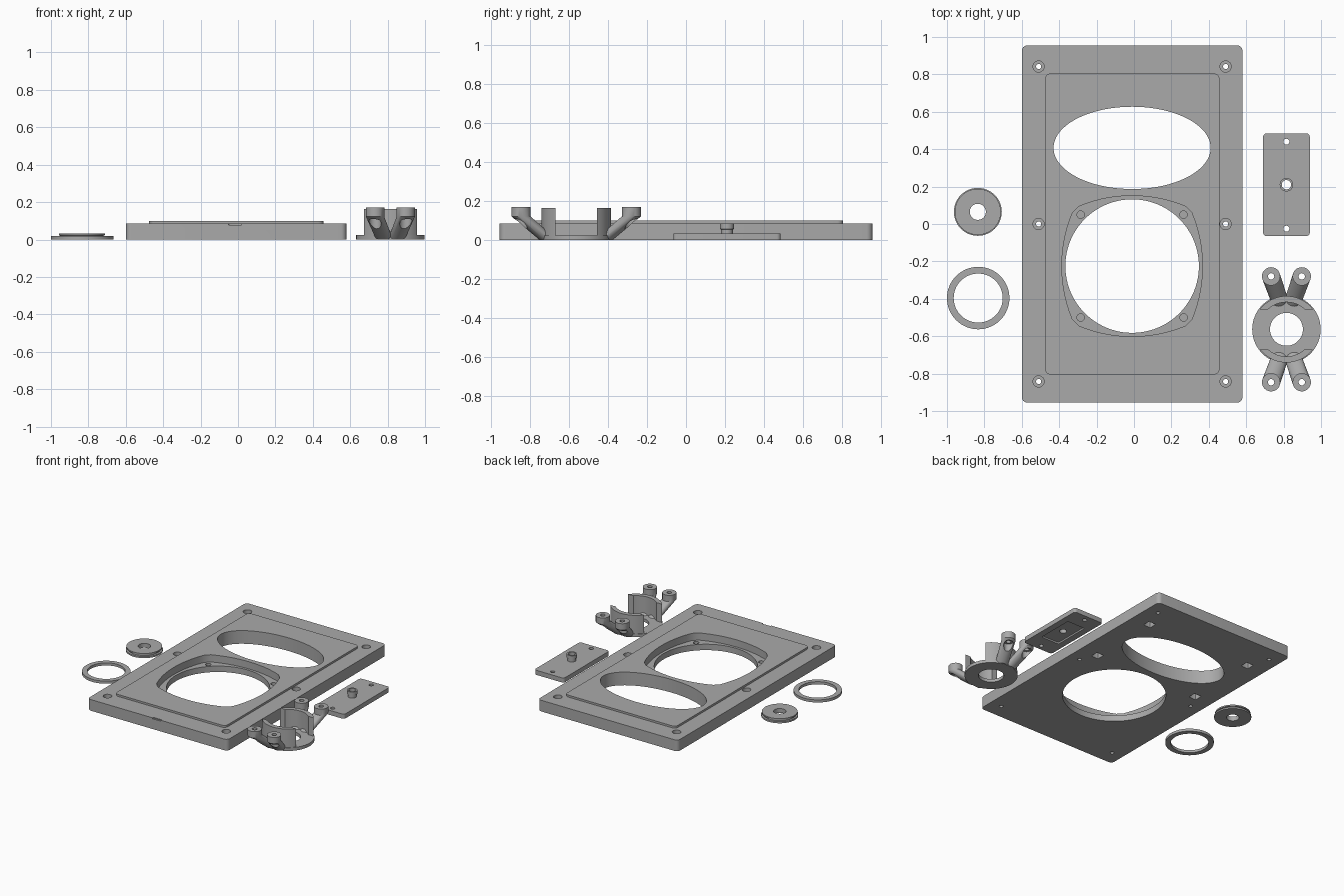
import bpy, bmesh, math
from mathutils import Vector

if "Cube" in bpy.data.objects:
    bpy.data.objects.remove(bpy.data.objects["Cube"])

grey = bpy.data.materials.new("plain_grey")
grey.diffuse_color = (0.40, 0.40, 0.40, 1)
grey.use_nodes = True
grey.node_tree.nodes["Principled BSDF"].inputs["Base Color"].default_value = grey.diffuse_color


# ---- outlines ----
def ellipse(cx, cy, rx, ry=None, n=48):
    ry = ry or rx
    return [(cx + rx * math.cos(2 * math.pi * i / n),
             cy + ry * math.sin(2 * math.pi * i / n)) for i in range(n)]


def rounded_rect(x0, x1, y0, y1, r, n=6):
    pts = []
    corners = ((x1 - r, y1 - r), (x0 + r, y1 - r), (x0 + r, y0 + r), (x1 - r, y0 + r))
    for k, (cx, cy) in enumerate(corners):
        for i in range(n + 1):
            a = math.pi / 2 * (k + i / n)
            pts.append((cx + r * math.cos(a), cy + r * math.sin(a)))
    return pts


def bulged_square(cx, cy, half, radius, half_chord, n=14):
    # four shallow arcs joined by short corners
    pts, reach = [], math.asin(half_chord / radius)
    for k in range(4):
        for i in range(n + 1):
            a = -reach + 2 * reach * i / n
            x, y = half - radius + radius * math.cos(a), radius * math.sin(a)
            c, s = math.cos(k * math.pi / 2), math.sin(k * math.pi / 2)
            pts.append((cx + c * x - s * y, cy + s * x + c * y))
    return pts


# ---- solids ----
def loft(name, sections):
    """Solid through a stack of (outline, z) sections with equal point counts."""
    bm = bmesh.new()
    rings = [[bm.verts.new((x, y, z)) for x, y in pts] for pts, z in sections]
    n = len(rings[0])
    for a, b in zip(rings, rings[1:]):
        for i in range(n):
            j = (i + 1) % n
            bm.faces.new((a[i], a[j], b[j], b[i]))
    bm.faces.new(rings[0][::-1])
    bm.faces.new(rings[-1])
    bmesh.ops.recalc_face_normals(bm, faces=bm.faces)
    mesh = bpy.data.meshes.new(name)
    bm.to_mesh(mesh)
    bm.free()
    obj = bpy.data.objects.new(name, mesh)
    bpy.context.collection.objects.link(obj)
    mesh.materials.append(grey)
    return obj


def prism(name, pts, z0, z1):
    return loft(name, [(pts, z0), (pts, z1)])


def combine(obj, other, operation):
    mod = obj.modifiers.new("shape", 'BOOLEAN')
    mod.operation, mod.solver, mod.object = operation, 'EXACT', other
    bpy.context.view_layer.objects.active = obj
    bpy.ops.object.modifier_apply(modifier=mod.name)
    bpy.data.objects.remove(other)


def cut(obj, pts, z0, z1):
    combine(obj, prism("cutter", pts, z0, z1), 'DIFFERENCE')


def add(obj, other):
    combine(obj, other, 'UNION')


def smooth(obj):
    bpy.ops.object.select_all(action='DESELECT')
    obj.select_set(True)
    bpy.context.view_layer.objects.active = obj
    bpy.ops.object.shade_smooth_by_angle(angle=math.radians(30))


# ---- main plate with raised panel ----
CX = -0.01
plate = prism("main_plate", rounded_rect(-0.60, 0.58, -0.955, 0.955, 0.03), 0, 0.085)
add(plate, prism("raised_panel", rounded_rect(-0.475, 0.457, -0.805, 0.805, 0.03), 0.05, 0.10))
cut(plate, ellipse(CX, 0.407, 0.42, 0.22, 96), -0.1, 0.2)
# round opening in its bulged recess, with blind screw holes
FY = -0.225
cut(plate, bulged_square(CX, FY, 0.376, 0.74, 0.285), 0.045, 0.2)
cut(plate, ellipse(CX, FY, 0.357, n=96), -0.1, 0.2)
for sx in (-1, 1):
    for sy in (-1, 1):
        cut(plate, ellipse(CX + sx * 0.275, FY + sy * 0.275, 0.02, n=20), 0.012, 0.2)
    # counterbored mounting holes
    for y in (-0.842, 0, 0.842):
        cut(plate, ellipse(CX + sx * 0.50, y, 0.014, n=20), -0.1, 0.2)
        cut(plate, ellipse(CX + sx * 0.50, y, 0.030, n=24), 0.055, 0.2)
    # underside pockets
    for y in (0.12, 0.68):
        x = CX + sx * 0.44
        cut(plate, rounded_rect(x - 0.03, x + 0.03, y - 0.03, y + 0.03, 0.004, 2), -0.1, 0.05)
# small notch in the front edge
cut(plate, rounded_rect(-0.05, 0.02, -1.0, -0.945, 0.004, 2), 0.078, 0.2)
smooth(plate)

# ---- small cover plate with a hollow boss ----
BX, BY = 0.815, 0.21
cover = prism("cover_plate", rounded_rect(0.69, 0.94, -0.065, 0.485, 0.02), 0, 0.035)
add(cover, loft("boss", [(ellipse(BX, BY, r, n=32), z) for r, z in
                         ((0.030, 0.02), (0.030, 0.055), (0.036, 0.058), (0.036, 0.085))]))
cut(cover, ellipse(BX, BY, 0.025, n=32), -0.1, 0.2)
for y in (-0.025, 0.44):
    cut(cover, ellipse(BX, y, 0.016, n=20), -0.1, 0.2)
cut(cover, rounded_rect(BX - 0.075, BX + 0.075, BY - 0.14, BY + 0.14, 0.01), -0.1, 0.012)
smooth(cover)

# ---- grooved washer and flat ring ----
washer = loft("grooved_washer", [(ellipse(-0.835, 0.065, r, n=64), z) for r, z in
                                 ((0.128, 0), (0.128, 0.012), (0.116, 0.014),
                                  (0.116, 0.021), (0.123, 0.023), (0.123, 0.033))])
cut(washer, ellipse(-0.835, 0.065, 0.043), -0.1, 0.2)
smooth(washer)
ring = prism("flat_ring", ellipse(-0.833, -0.396, 0.167, n=64), 0, 0.02)
cut(ring, ellipse(-0.833, -0.396, 0.131, n=64), -0.1, 0.2)
smooth(ring)

# ---- bracket: flange, two curved walls, four splayed legs ----
KX, KY = 0.815, -0.563
bracket = prism("bracket", ellipse(KX, KY, 0.183, n=64), 0, 0.024)
walls = prism("curved_walls", ellipse(KX, KY, 0.178, n=64), 0.01, 0.164)
cut(walls, ellipse(KX, KY, 0.145, n=64), -0.1, 0.3)
cut(walls, rounded_rect(KX - 0.3, KX + 0.3, KY - 0.107, KY + 0.107, 0.01), -0.1, 0.3)
add(bracket, walls)
posts = [(sx, sy) for sx in (-1, 1) for sy in (-1, 1)]
for sx, sy in posts:
    foot = ellipse(KX + sx * 0.032, KY + sy * 0.142, 0.045, n=32)
    top = ellipse(KX + sx * 0.082, KY + sy * 0.283, 0.049, n=32)
    add(bracket, loft("leg", [(foot, 0.001), (top, 0.122), (top, 0.17)]))
for sx, sy in posts:
    x, y = KX + sx * 0.082, KY + sy * 0.283
    cut(bracket, ellipse(x, y, 0.017, n=20), -0.1, 0.3)
    cut(bracket, ellipse(x, y, 0.033, n=24), -0.1, 0.115)
cut(bracket, ellipse(KX, KY, 0.088), -0.1, 0.3)
smooth(bracket)
